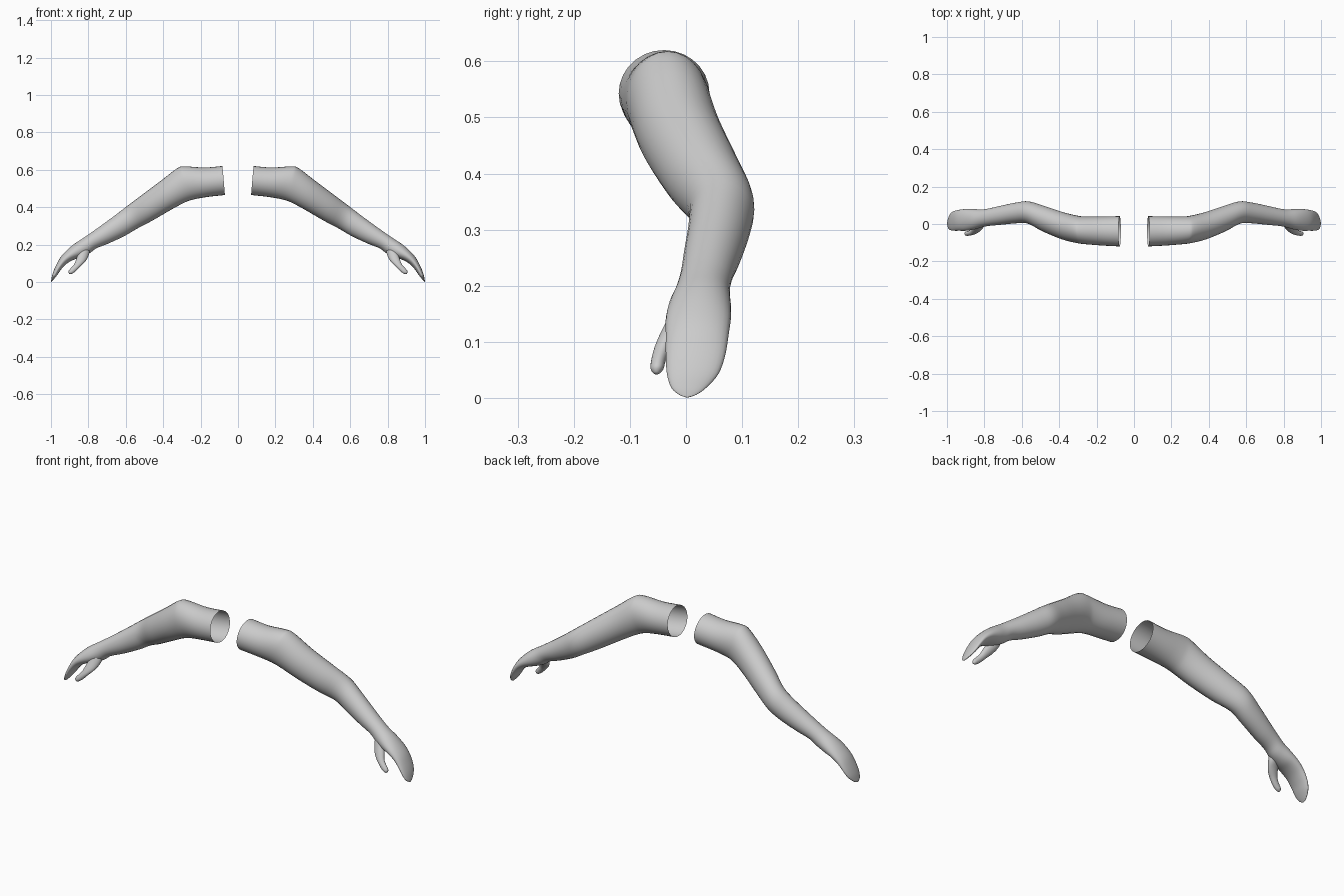
import bpy, bmesh, math
from mathutils import Vector

if "Cube" in bpy.data.objects:
    bpy.data.objects.remove(bpy.data.objects["Cube"])

skin = bpy.data.materials.new("light grey")
skin.diffuse_color = (0.6, 0.6, 0.6, 1)
skin.use_nodes = True
skin.node_tree.nodes["Principled BSDF"].inputs["Base Color"].default_value = skin.diffuse_color
SIDES = 28


def spline(rows, steps):
    """Smooth curve through rows of numbers (Catmull-Rom)."""
    out = []
    for i in range(len(rows) - 1):
        p0, p1 = rows[max(i - 1, 0)], rows[i]
        p2, p3 = rows[i + 1], rows[min(i + 2, len(rows) - 1)]
        for k in range(steps):
            t = k / steps
            out.append([0.5 * (2 * b + (c - a) * t + (2 * a - 5 * b + 4 * c - d) * t * t
                               + (3 * b - a - 3 * c + d) * t ** 3)
                        for a, b, c, d in zip(p0, p1, p2, p3)])
    out.append(list(rows[-1]))
    return out


def loft(name, rows, side, steps=4, cap_start=False):
    """Rows: upper x, z, lower x, z, front y, back y of each oval section."""
    bm = bmesh.new()
    rings = []
    for ux, uz, lx, lz, yf, yb in spline(rows, steps):
        ring = []
        for k in range(SIDES):
            a = 2 * math.pi * k / SIDES
            c, s = 0.5 + 0.5 * math.cos(a), 0.5 + 0.5 * math.sin(a)
            ring.append(bm.verts.new((side * (lx + (ux - lx) * c),
                                      yf + (yb - yf) * s, lz + (uz - lz) * c)))
        rings.append(ring)
    for r, q in zip(rings, rings[1:]):
        for k in range(SIDES):
            j = (k + 1) % SIDES
            bm.faces.new((r[k], r[j], q[j], q[k]))
    bm.faces.new(rings[-1])
    if cap_start:
        bm.faces.new(rings[0][::-1])
    # make the surface face away from the limb axis
    bm.faces.ensure_lookup_table()
    bm.normal_update()
    f = bm.faces[SIDES * 2]
    middle = sum((v.co for v in rings[2]), Vector()) / SIDES
    if f.normal.dot(f.calc_center_median() - middle) < 0:
        bmesh.ops.reverse_faces(bm, faces=bm.faces[:])
    me = bpy.data.meshes.new(name)
    bm.to_mesh(me)
    bm.free()
    me.materials.append(skin)
    for p in me.polygons:
        p.use_smooth = True
    ob = bpy.data.objects.new(name, me)
    bpy.context.collection.objects.link(ob)


# open shoulder end, shoulder, elbow, wrist, palm, joined fingers
arm = [
    (.083, .620, .070, .465, -.120, .042),
    (.180, .612, .160, .455, -.115, .040),
    (.285, .618, .235, .442, -.108, .040),
    (.325, .608, .285, .425, -.102, .045),
    (.410, .543, .360, .385, -.082, .065),
    (.510, .468, .460, .327, -.040, .098),
    (.590, .408, .540, .285, .002, .121),
    (.650, .362, .605, .247, .004, .115),
    (.730, .303, .690, .207, -.004, .098),
    (.795, .257, .757, .180, -.010, .083),
    (.835, .230, .795, .152, -.018, .078),
    (.880, .200, .838, .132, -.030, .080),
    (.920, .165, .880, .118, -.036, .080),
    (.952, .128, .915, .098, -.036, .076),
    (.975, .085, .945, .068, -.036, .070),
    (.990, .048, .966, .038, -.034, .058),
    (.997, .020, .983, .016, -.026, .036),
    (.999, .006, .993, .005, -.012, .018),
    (.999, .001, .997, .001, .000, .004),
]
# thumb, rooted inside the palm
thumb = [
    (.840, .205, .790, .175, -.008, .030),
    (.850, .165, .799, .140, -.026, .020),
    (.864, .125, .815, .112, -.044, -.006),
    (.876, .095, .840, .086, -.056, -.026),
    (.895, .073, .864, .061, -.062, -.036),
    (.906, .058, .882, .047, -.063, -.040),
    (.905, .047, .894, .042, -.058, -.047),
    (.901, .043, .899, .042, -.053, -.051),
]

for side, label in ((1, "right"), (-1, "left")):
    loft(label + "_arm", arm, side)
    loft(label + "_thumb", thumb, side, cap_start=True)
